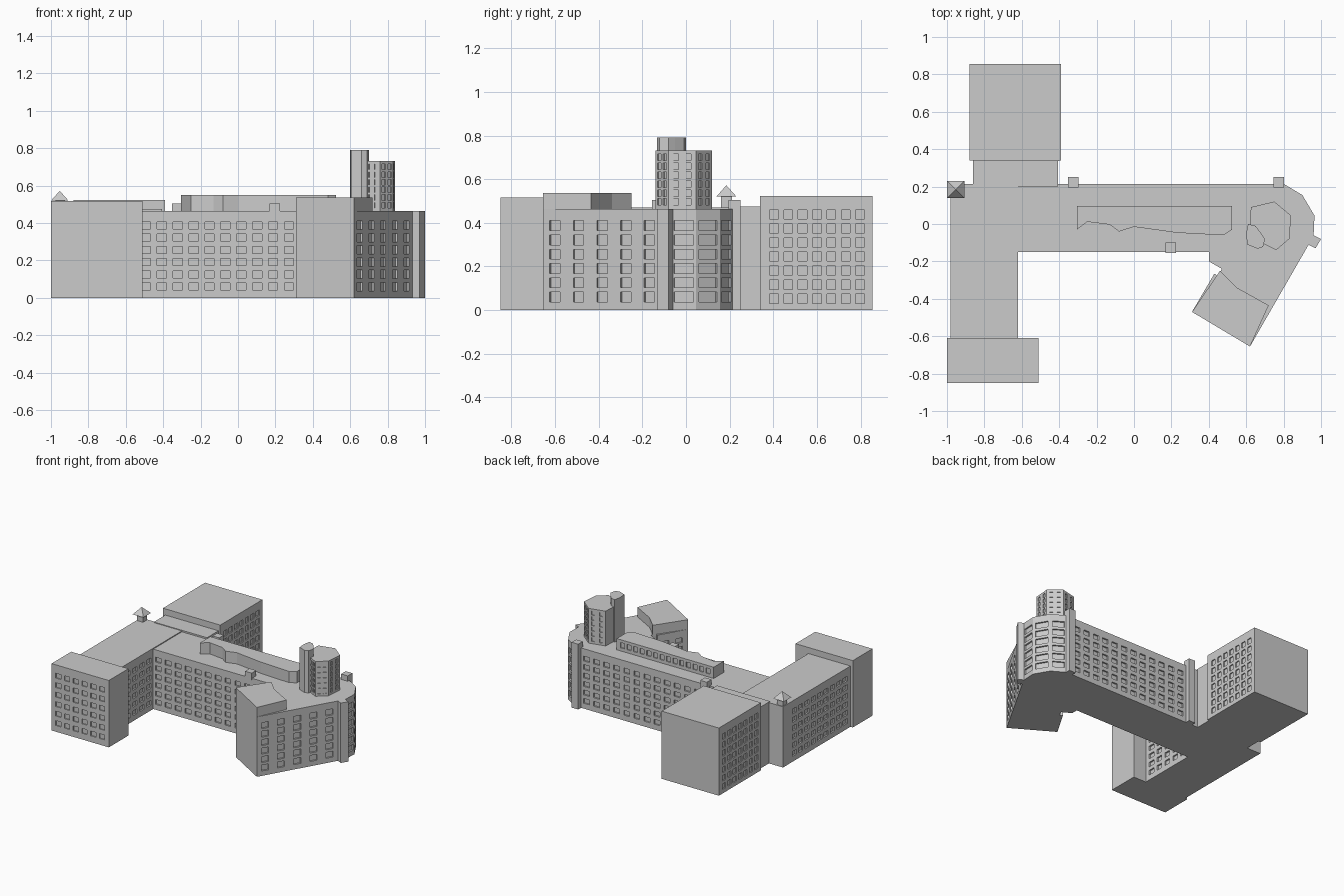
import bpy, bmesh
from mathutils import Vector

if "Cube" in bpy.data.objects:
    bpy.data.objects.remove(bpy.data.objects["Cube"])


def spaced(lo, hi, n, size):
    """Start/end of n openings of a given size, one centred in each equal cell."""
    pitch = (hi - lo) / n
    return [(lo + pitch * (i + .5) - size / 2, lo + pitch * (i + .5) + size / 2) for i in range(n)]


def wall(bm, p, q, z0, z1, win):
    """Wall panel from p to q with an optional grid of recessed windows."""
    p, q = Vector(p), Vector(q)
    L = (q - p).length
    d = (q - p) / L
    n = Vector((d.y, -d.x))

    def quad(*uzd):
        vs = []
        for u, z, dep in uzd:
            a = p + d * u - n * dep
            vs.append(bm.verts.new((a.x, a.y, z)))
        bm.faces.new(vs)

    cols, rows, dep = [], [], 0
    if win:
        nc, nr, w, h, u0, u1, lo, hi, dep = win
        cols, rows = spaced(u0, u1, nc, w), spaced(lo, hi, nr, h)
    us = [0] + [v for c in cols for v in c] + [L]
    zs = [z0] + [v for r in rows for v in r] + [z1]
    for i, (a, b) in enumerate(zip(us, us[1:])):
        for j, (c, e) in enumerate(zip(zs, zs[1:])):
            k = dep if i % 2 and j % 2 else 0
            quad((a, c, k), (b, c, k), (b, e, k), (a, e, k))
            if k:
                ring = [(a, c), (b, c), (b, e), (a, e)]
                for (s, t), (s2, t2) in zip(ring, ring[1:] + ring[:1]):
                    quad((s, t, 0), (s2, t2, 0), (s2, t2, k), (s, t, k))


def prism(name, pts, z0, z1, windows=None):
    """Upright prism from a counter-clockwise footprint; windows keyed by edge."""
    bm = bmesh.new()
    bm.faces.new([bm.verts.new((x, y, z1)) for x, y in pts])
    bm.faces.new([bm.verts.new((x, y, z0)) for x, y in reversed(pts)])
    for i, p in enumerate(pts):
        wall(bm, p, pts[(i + 1) % len(pts)], z0, z1, (windows or {}).get(i))
    bmesh.ops.remove_doubles(bm, verts=bm.verts, dist=1e-5)
    me = bpy.data.meshes.new(name)
    bm.to_mesh(me)
    bm.free()
    ob = bpy.data.objects.new(name, me)
    bpy.context.collection.objects.link(ob)
    return ob


def rect(x0, x1, y0, y1):
    return [(x0, y0), (x1, y0), (x1, y1), (x0, y1)]


def grid(cols, w, u0, u1, rows=6, h=.037, lo=.027, hi=.42, dep=.012):
    return (cols, rows, w, h, u0, u1, lo, hi, dep)


# Main bar with rounded corner and angled wing
prism("main_building",
      [(-.62, -.15), (.40, -.15), (.40, -.20), (.47, -.24), (.45, -.28), (.43, -.265),
       (.31, -.47), (.62, -.655), (.96, -.065), (.965, .045), (.90, .155), (.80, .215), (-.62, .215)],
      0, .463,
      {0: grid(12, .05, 0, 1.02), 5: grid(2, .05, .01, .22),
       7: grid(5, .055, 0, .625, h=.045), 8: grid(1, .088, 0, .11, h=.045),
       9: grid(1, .095, 0, .128, h=.045), 10: grid(1, .085, 0, .117, h=.045),
       11: grid(12, .05, .055, 1.09)})

# West wing, its end blocks and the link
prism("west_wing", rect(-.98, -.62, -.61, .215), 0, .47,
      {1: grid(5, .05, .02, .45), 3: grid(9, .05, .10, .80)})
prism("front_block", rect(-1, -.51, -.85, -.61), 0, .517,
      {0: grid(6, .045, .02, .47, rows=6, lo=.03, hi=.47, dep=.008)})
block_windows = grid(7, .04, .03, .49, rows=7, h=.042, lo=.02, hi=.47, dep=.008)
prism("back_block", rect(-.88, -.39, .34, .855), 0, .523, {1: block_windows, 3: block_windows})
prism("back_link", rect(-.86, -.405, .20, .345), 0, .475)

# Raised roof rooms
prism("angled_wing_penthouse",
      [(.31, -.47), (.62, -.655), (.72, -.435), (.55, -.34), (.46, -.25)], .45, .537)
prism("roof_gallery",
      [(-.305, -.03), (-.25, .012), (-.13, -.003), (-.08, -.04), (0, -.015), (.23, -.047),
       (.48, -.06), (.525, -.03), (.525, .097), (-.305, .097)], .45, .55,
      {8: grid(14, .035, .02, .81, rows=1, h=.04, lo=.475, hi=.54, dep=.008)})

# Faceted tower with stair turret
tower = [(.615, -.10), (.69, -.105), (.76, -.14), (.83, -.08), (.84, .045), (.75, .12), (.625, .09)]
narrow = {}
for i in (1, 2, 3, 4, 5):
    length = (Vector(tower[i + 1]) - Vector(tower[i])).length
    narrow[i] = grid(2, .024, .005, length - .005, h=.03, lo=.475, hi=.72, dep=.007)
prism("tower", tower, .45, .732, narrow)
prism("stair_turret",
      [(.605, -.11), (.66, -.132), (.69, -.122), (.70, -.08), (.68, -.05), (.65, -.01), (.61, 0), (.60, -.05)],
      .45, .79)

# Piers and chimneys
for name, x, y, z in (("back_pier_west", -.325, .222, 0), ("back_pier_east", .775, .222, 0),
                      ("front_chimney", .197, -.127, .45)):
    prism(name, rect(x - .028, x + .028, y - .028, y + .028), z, .505)
prism("corner_pier", [(.93, -.11), (.97, -.13), (1, -.08), (.96, -.06)], 0, .463)

# Cupola with pyramid roof
prism("cupola_post", rect(-.975, -.925, .16, .21), .45, .522)
bpy.ops.mesh.primitive_cone_add(vertices=4, radius1=.065, radius2=0, depth=.052,
                                location=(-.953, .185, .546), rotation=(0, 0, .7854))
bpy.context.object.name = "cupola_roof"
